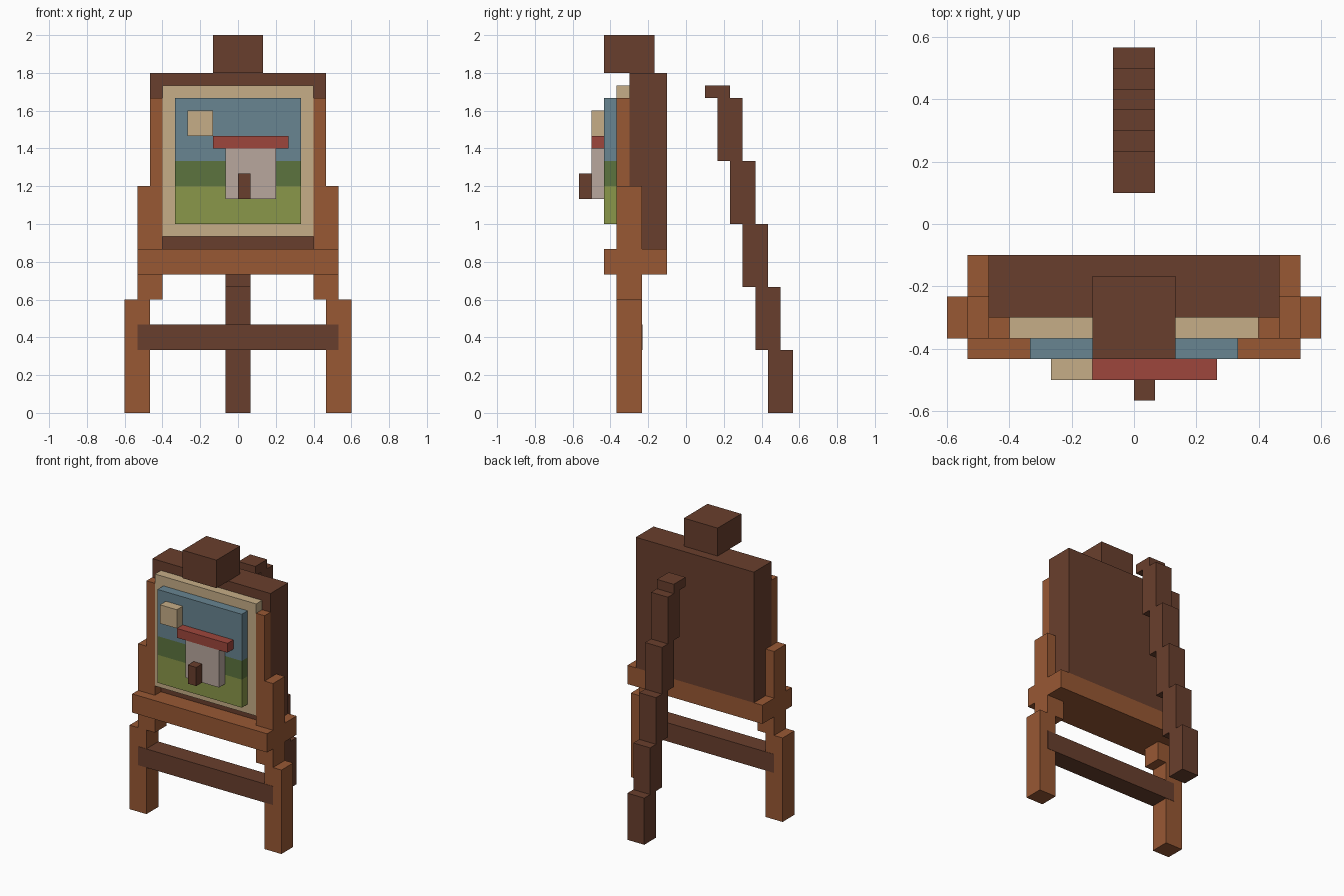
import bpy
import bmesh
from mathutils import Matrix, Vector

if "Cube" in bpy.data.objects:
    bpy.data.objects.remove(bpy.data.objects["Cube"], do_unlink=True)

U = 1 / 15  # one block of the model's grid


def material(name, r, g, b):
    """Flat material from an 8-bit display colour."""
    def linear(c):
        c /= 255
        return c / 12.92 if c <= 0.04045 else ((c + 0.055) / 1.055) ** 2.4
    colour = (linear(r), linear(g), linear(b), 1)
    mat = bpy.data.materials.new(name)
    mat.use_nodes = True
    mat.diffuse_color = colour
    node = next(n for n in mat.node_tree.nodes if n.type == "BSDF_PRINCIPLED")
    node.inputs["Base Color"].default_value = colour
    node.inputs["Roughness"].default_value = 0.9
    return mat


light_wood = material("light_wood", 152, 88, 52)
dark_wood = material("dark_wood", 105, 63, 45)
cream = material("cream", 198, 174, 135)
sky_blue = material("sky_blue", 104, 133, 145)
dark_green = material("dark_green", 92, 116, 62)
light_green = material("light_green", 138, 151, 74)
roof_red = material("roof_red", 158, 70, 60)
wall_grey = material("wall_grey", 185, 167, 158)


def box(bm, x, y, z):
    """Add a block spanning the given ranges, in grid units."""
    spans = (x, y, z)
    centre = Vector([(a + b) / 2 * U for a, b in spans])
    size = Vector([(b - a) * U for a, b in spans])
    bmesh.ops.create_cube(bm, size=1, matrix=Matrix.Translation(centre) @ Matrix.Diagonal(size).to_4x4())


def part(name, mat, *boxes):
    bm = bmesh.new()
    for spans in boxes:
        box(bm, *spans)
    mesh = bpy.data.meshes.new(name)
    bm.to_mesh(mesh)
    bm.free()
    mesh.materials.append(mat)
    obj = bpy.data.objects.new(name, mesh)
    bpy.context.collection.objects.link(obj)
    return obj


def mirrored(x, side):
    return tuple(sorted((x[0] * side, x[1] * side)))


# Stepped front legs, leaning inward towards the top
for label, side in (("left", 1), ("right", -1)):
    part(label + "_front_leg", light_wood,
         (mirrored((7, 9), side), (-5.5, -3.5), (0, 9)),
         (mirrored((6, 8), side), (-5.5, -3.5), (9, 18)),
         (mirrored((6, 7), side), (-5.5, -4.5), (18, 25)))

# Stepped rear prop leg, with a short top block
part("rear_leg", dark_wood,
     *[((-1, 1), (6.5 - i, 8.5 - i), (5 * i, min(5 * i + 5, 26))) for i in range(6)])

# Frame: crossbar a hair proud of the legs, tray, backboard and top clamp
part("crossbar", dark_wood, ((-8, 8), (-5.53, -3.47), (5, 7)))
part("tray", light_wood, ((-8, 8), (-6.5, -1.5), (11, 13)))
part("backboard", dark_wood, ((-7, 7), (-4.5, -1.5), (13, 27)))
part("top_clamp", dark_wood, ((-2, 2), (-6.5, -2.5), (27, 30)))

# Canvas and the layered painting
part("canvas", cream, ((-6, 6), (-5.5, -4.5), (14, 26)))
layer = (-6.5, -5.5)
part("painted_sky", sky_blue, ((-5, 5), layer, (20, 25)))
part("painted_hills", dark_green, ((-5, 5), layer, (18, 20)))
part("painted_meadow", light_green, ((-5, 5), layer, (15, 18)))
layer = (-7.5, -6.5)
part("painted_sun", cream, ((-4, -2), layer, (22, 24)))
part("house_wall", wall_grey, ((-1, 3), layer, (17, 21)))
part("house_roof", roof_red, ((-2, 4), layer, (21, 22)))
part("house_door", dark_wood, ((0, 1), (-8.5, -7.5), (17, 19)))
